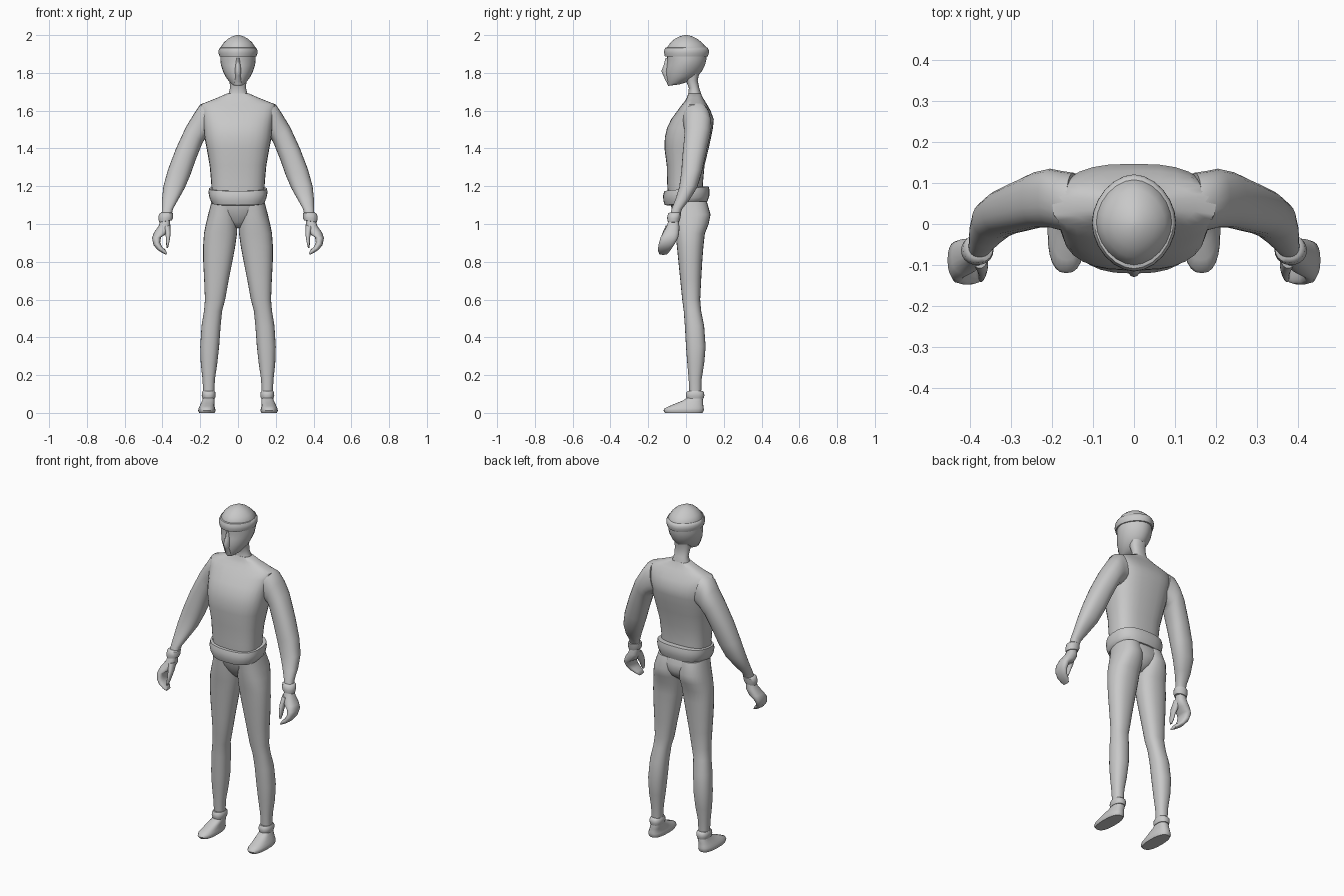
import bpy, bmesh, math

grey = bpy.data.materials.new("plain grey")
grey.diffuse_color = (0.58, 0.58, 0.58, 1)


def power(v, p):
    return math.copysign(abs(v) ** (2 / p), v)


def loft(name, rings, p=2.3, n=24, mirror=False, sharp=50):
    """Skin rings of (x_out, z_out, x_in, z_in, y_front, y_back, tilt)."""
    bm = bmesh.new()
    rows = []
    for r in rings:
        xo, zo, xi, zi, y0, y1 = r[:6]
        tilt = r[6] if len(r) > 6 else 0
        row = []
        for i in range(n):
            t = math.tau * i / n
            a, b = power(math.cos(t), p), power(math.sin(t), p)
            row.append(bm.verts.new(((xo + xi) / 2 + a * (xo - xi) / 2,
                                     (y0 + y1) / 2 + b * (y1 - y0) / 2,
                                     (zo + zi) / 2 + a * (zo - zi) / 2 + b * tilt)))
        rows.append(row)
    for lo, hi in zip(rows, rows[1:]):
        for i in range(n):
            j = (i + 1) % n
            bm.faces.new((lo[i], lo[j], hi[j], hi[i]))
    bm.faces.new(rows[0])
    bm.faces.new(rows[-1])
    bmesh.ops.recalc_face_normals(bm, faces=bm.faces)
    me = bpy.data.meshes.new(name)
    bm.to_mesh(me)
    bm.free()
    me.materials.append(grey)
    ob = bpy.data.objects.new(name, me)
    bpy.context.collection.objects.link(ob)
    bpy.ops.object.select_all(action='DESELECT')
    ob.select_set(True)
    bpy.context.view_layer.objects.active = ob
    bpy.ops.object.shade_smooth_by_angle(angle=math.radians(sharp))
    if mirror:
        ob.modifiers.new("mirror", 'MIRROR')
    return ob


def centred(rows):
    """(z, half width, y_front, y_back[, tilt]) -> rings across the body."""
    return [(r[1], r[0], -r[1], r[0], *r[2:]) for r in rows]


def upright(rows):
    """(z, x_out, x_in, y_front, y_back[, tilt]) -> level limb rings."""
    return [(r[1], r[0], r[2], r[0], *r[3:]) for r in rows]


# Torso, waist up to the collar
loft("torso", centred([
    (1.14, .138, -.095, .09), (1.22, .142, -.10, .09), (1.31, .15, -.102, .098),
    (1.40, .166, -.114, .12), (1.46, .178, -.112, .133), (1.51, .182, -.10, .143),
    (1.555, .188, -.078, .147), (1.60, .196, -.045, .13), (1.632, .20, -.022, .112),
    (1.652, .15, -.005, .10), (1.67, .105, .005, .088), (1.69, .06, .012, .08)]), p=2.7, n=28)

# Neck
loft("neck", centred([
    (1.64, .065, .0, .09), (1.69, .05, .012, .08), (1.72, .042, .015, .07),
    (1.76, .045, .0, .062), (1.80, .05, -.02, .07)]))

# Head with pointed chin
loft("head", centred([
    (1.735, .024, -.094, -.035, .004), (1.748, .042, -.10, .015, .006),
    (1.78, .066, -.104, .06), (1.81, .08, -.108, .085), (1.84, .09, -.102, .10),
    (1.87, .094, -.10, .108), (1.90, .093, -.102, .11), (1.935, .092, -.10, .108),
    (1.96, .076, -.082, .085), (1.98, .054, -.06, .06), (1.993, .03, -.034, .034),
    (2.0, .008, -.009, .009)]), p=1.85)

# Nose ridge
loft("nose", centred([
    (1.88, .008, -.108, -.07), (1.84, .014, -.118, -.07), (1.81, .018, -.13, -.07),
    (1.785, .014, -.12, -.07), (1.75, .02, -.104, -.07)]), p=2, n=12)

# Rolled headband
loft("headband", centred([
    (1.885, .085, -.095, .10), (1.888, .098, -.112, .116), (1.905, .103, -.116, .121),
    (1.92, .102, -.115, .121), (1.933, .096, -.109, .114), (1.936, .085, -.095, .10)]), p=1.85)

# Rolled waistband, lower at the front
loft("waistband", centred([
    (1.105, .12, -.08, .09, .008), (1.11, .138, -.112, .114, .01), (1.135, .15, -.12, .123, .012),
    (1.165, .156, -.121, .125, .012), (1.187, .154, -.114, .12, .012),
    (1.188, .135, -.09, .085, .012)]), p=2.6, n=28)

# Pelvis narrowing to the crotch
loft("pelvis", centred([
    (1.14, .135, -.085, .10), (1.09, .138, -.078, .118), (1.05, .115, -.066, .12),
    (1.01, .065, -.045, .10), (.98, .02, -.02, .06)]))

# Legs
loft("leg", upright([
    (1.12, .14, .01, -.075, .11), (1.05, .158, .004, -.068, .13), (1.0, .17, .003, -.064, .12),
    (.95, .18, .005, -.056, .10), (.88, .185, .015, -.048, .092), (.80, .184, .03, -.04, .086),
    (.70, .179, .05, -.03, .08), (.60, .175, .068, -.02, .075), (.54, .18, .084, -.012, .08),
    (.46, .193, .092, -.006, .096), (.35, .20, .10, .0, .104), (.26, .197, .11, .007, .096),
    (.18, .188, .122, .014, .083), (.10, .184, .126, .018, .08)]), mirror=True)

# Ankle cuffs
loft("ankle_cuff", upright([
    (.074, .18, .13, .015, .08), (.076, .188, .122, .003, .093), (.09, .192, .118, -.001, .097),
    (.107, .191, .119, .001, .096), (.116, .186, .124, .008, .088),
    (.116, .178, .13, .02, .08)]), mirror=True)

# Feet
loft("foot", upright([
    (.0, .206, .124, -.112, .088), (.012, .211, .119, -.12, .094), (.024, .209, .121, -.114, .094),
    (.036, .203, .124, -.088, .092), (.052, .196, .124, -.05, .09), (.066, .189, .124, -.015, .09),
    (.085, .184, .126, .012, .086)]), p=2.5, mirror=True)

# Arms, hanging outwards then swinging forward
loft("arm", [
    (.165, 1.645, .13, 1.47, -.02, .125), (.20, 1.633, .16, 1.455, -.015, .13),
    (.235, 1.58, .175, 1.45, -.008, .135), (.275, 1.515, .188, 1.43, -.008, .128),
    (.328, 1.40, .224, 1.34, -.018, .105), (.37, 1.29, .252, 1.26, -.025, .085),
    (.395, 1.20, .282, 1.19, -.036, .06), (.402, 1.13, .316, 1.13, -.056, .02),
    (.403, 1.08, .344, 1.08, -.076, -.02), (.405, 1.03, .356, 1.03, -.088, -.038)], mirror=True)

# Wrist cuffs
loft("wrist_cuff", [
    (.41, 1.008, .36, 1.018, -.09, -.045), (.418, 1.01, .35, 1.02, -.098, -.034),
    (.422, 1.03, .343, 1.036, -.1, -.029), (.418, 1.053, .344, 1.058, -.095, -.026),
    (.408, 1.06, .352, 1.062, -.085, -.032)], p=2.1, n=20, mirror=True)

# Hand: curled fingers as one mitt
loft("hand", [
    (.408, 1.025, .36, 1.025, -.09, -.04), (.42, .99, .358, .985, -.103, -.035),
    (.445, .955, .375, .95, -.122, -.036), (.455, .925, .407, .93, -.135, -.042),
    (.448, .89, .412, .903, -.144, -.058), (.428, .864, .402, .88, -.148, -.075),
    (.40, .846, .385, .864, -.147, -.088), (.38, .837, .376, .848, -.142, -.1)],
    p=2.4, n=20, mirror=True)

# Thumb
loft("thumb", [
    (.395, .985, .358, .995, -.108, -.055), (.385, .95, .356, .955, -.125, -.075),
    (.38, .92, .36, .922, -.135, -.095), (.38, .89, .366, .89, -.142, -.112),
    (.377, .873, .371, .873, -.14, -.124)], p=2.2, n=14, mirror=True)
